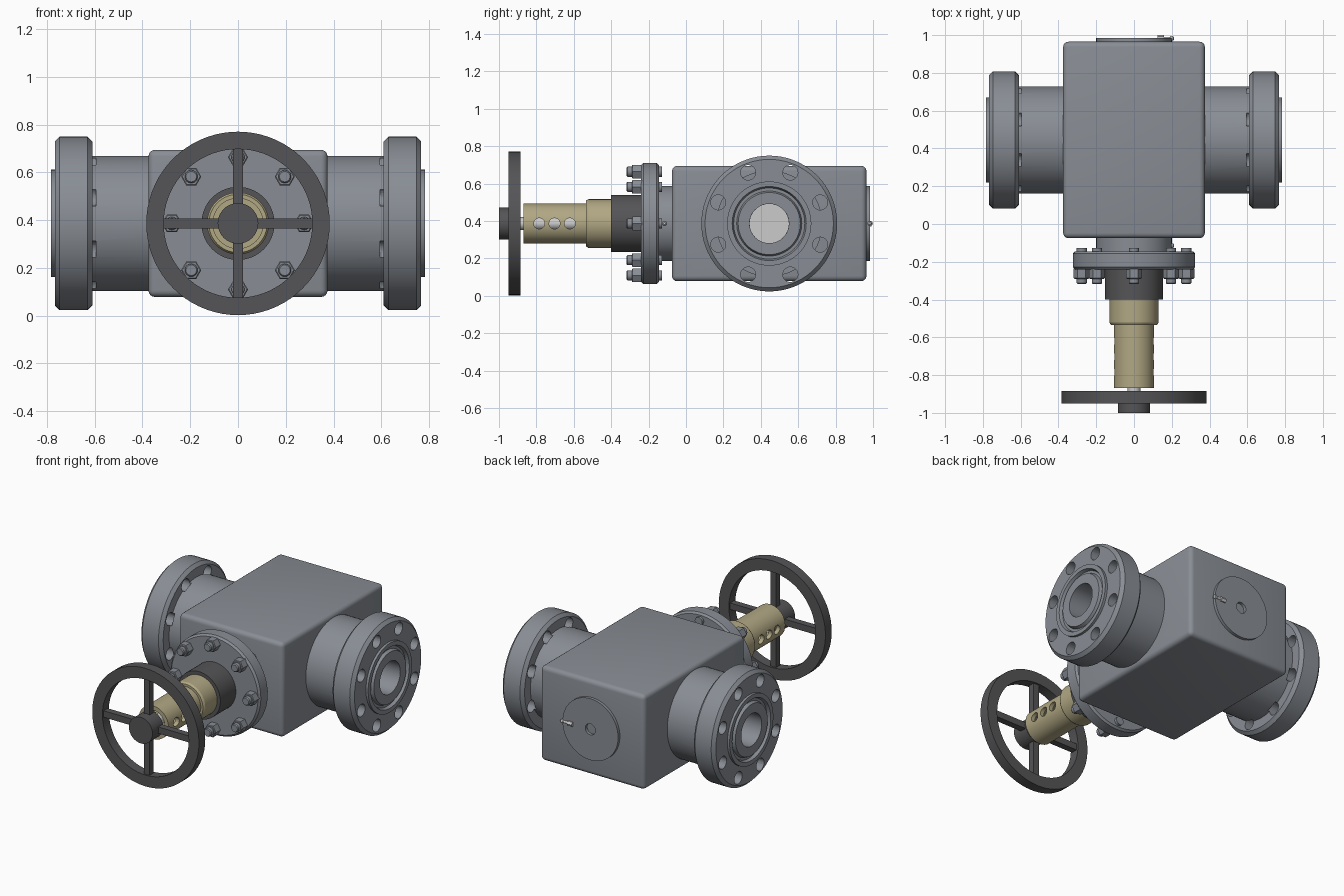
import bpy, bmesh, math
from mathutils import Matrix, Vector

if "Cube" in bpy.data.objects:
    bpy.data.objects.remove(bpy.data.objects["Cube"])

CZ, CY = 0.386, 0.445          # stem height, flow-line depth
TAU = 2 * math.pi

def material(name, rgb):
    m = bpy.data.materials.new(name)
    m.diffuse_color = (*rgb, 1)
    m.use_nodes = True
    m.node_tree.nodes["Principled BSDF"].inputs["Base Color"].default_value = m.diffuse_color
    return m

STEEL = material("steel", (0.25, 0.27, 0.30))
DARK = material("dark_iron", (0.09, 0.09, 0.095))
BRASS = material("brass", (0.44, 0.39, 0.23))
BRIGHT = material("bright_steel", (0.6, 0.6, 0.62))

def finish(name, bm, mat, smooth=True):
    bmesh.ops.recalc_face_normals(bm, faces=bm.faces)
    me = bpy.data.meshes.new(name)
    bm.to_mesh(me)
    bm.free()
    ob = bpy.data.objects.new(name, me)
    bpy.context.collection.objects.link(ob)
    me.materials.append(mat)
    if smooth:
        shade(ob)
    return ob

def shade(ob):
    bpy.ops.object.select_all(action='DESELECT')
    ob.select_set(True)
    bpy.context.view_layer.objects.active = ob
    bpy.ops.object.shade_smooth_by_angle(angle=math.radians(30))

def add_lathe(bm, profile, axis, origin, n=64, closed=False):
    """Revolve (position along axis, radius) points about the x or y axis."""
    rings = []
    for t, r in profile:
        ring = []
        for i in range(n):
            a = TAU * i / n
            u, v = r * math.cos(a), r * math.sin(a)
            p = Vector((t, u, v)) if axis == 'x' else Vector((u, t, v))
            ring.append(bm.verts.new(p + Vector(origin)))
        rings.append(ring)
    pairs = list(zip(rings, rings[1:])) + ([(rings[-1], rings[0])] if closed else [])
    for a, b in pairs:
        for i in range(n):
            j = (i + 1) % n
            bm.faces.new((a[i], a[j], b[j], b[i]))
    if not closed:
        bm.faces.new(rings[0])
        bm.faces.new(rings[-1])

def lathe(name, profile, axis, origin, mat=STEEL, n=64, closed=False):
    bm = bmesh.new()
    add_lathe(bm, profile, axis, origin, n, closed)
    return finish(name, bm, mat)

def add_box(bm, size, center, rot=Matrix()):
    bmesh.ops.create_cube(bm, size=1, matrix=Matrix.Translation(center) @ rot @ Matrix.Diagonal((*size, 1)))

def cut(ob, cylinders, axis):
    """Boolean away (start, end, radius, origin) cylinders."""
    bm = bmesh.new()
    for t0, t1, r, o in cylinders:
        add_lathe(bm, [(t0, r), (t1, r)], axis, o, 32)
    cutter = finish("cutter", bm, STEEL, False)
    cutter.hide_render = True
    mod = ob.modifiers.new("holes", 'BOOLEAN')
    mod.operation, mod.solver, mod.object = 'DIFFERENCE', 'EXACT', cutter
    bpy.context.view_layer.objects.active = ob
    bpy.ops.object.modifier_apply(modifier=mod.name)
    bpy.data.objects.remove(cutter)
    shade(ob)

# valve body block with rounded edges and a through bore
bm = bmesh.new()
add_box(bm, (0.75, 1.04, 0.616), (0, CY, CZ))
bmesh.ops.bevel(bm, geom=bm.edges[:], offset=0.028, segments=4, profile=0.5, affect='EDGES')
body = finish("valve_body", bm, STEEL)
cut(body, [(-0.5, 0.5, 0.105, (0, CY, CZ))], 'x')

# gate closing the bore
bm = bmesh.new()
add_box(bm, (0.16, 0.26, 0.26), (0, CY, CZ))
finish("gate", bm, BRIGHT, False)

# end pipes with bolted flanges, ring groove and bore
for s, side in ((1, "right"), (-1, "left")):
    prof = [(0.36, 0.105), (0.36, 0.283), (0.61, 0.283), (0.61, 0.343), (0.63, 0.363),
            (0.747, 0.363), (0.767, 0.343), (0.767, 0.225), (0.783, 0.225), (0.783, 0.198),
            (0.763, 0.190), (0.763, 0.174), (0.783, 0.166), (0.783, 0.105)]
    flange = lathe(side + "_end_flange", [(s * t, r) for t, r in prof], 'x', (0, CY, CZ), n=72, closed=True)
    holes = []
    for k in range(8):
        a = TAU * (k + 0.5) / 8
        holes.append((s * 0.595, s * 0.8, 0.04, (0, CY + 0.295 * math.cos(a), CZ + 0.295 * math.sin(a))))
    cut(flange, holes, 'x')

# bonnet neck, flange and dark gland housing
AX = (0, 0, CZ)
lathe("bonnet_neck", [(-0.06, 0.2), (-0.15, 0.2)], 'y', AX)
lathe("bonnet_flange", [(-0.145, 0.312), (-0.157, 0.324), (-0.228, 0.324), (-0.24, 0.312)], 'y', AX, n=72)
lathe("gland_housing", [(-0.235, 0.153), (-0.40, 0.153)], 'y', AX, DARK)

# bonnet studs and hex nuts
studs, nuts = bmesh.new(), bmesh.new()
for k in range(8):
    a = TAU * k / 8
    o = (0.277 * math.cos(a), 0, CZ + 0.277 * math.sin(a))
    add_lathe(studs, [(-0.128, 0.027), (-0.312, 0.027), (-0.318, 0.022)], 'y', o, 24)
    add_lathe(nuts, [(-0.235, 0.042), (-0.286, 0.042), (-0.29, 0.037)], 'y', o, 6)
finish("bonnet_studs", studs, STEEL)
finish("bonnet_nuts", nuts, STEEL, False)

# brass stem sleeve with three viewing holes on each side
sleeve = lathe("stem_sleeve", [(-0.39, 0.08), (-0.39, 0.13), (-0.522, 0.13), (-0.535, 0.122), (-0.535, 0.107),
                               (-0.868, 0.107), (-0.868, 0.08)], 'y', AX, BRASS, closed=True)
cut(sleeve, [(-0.2, 0.2, 0.029, (0, y, CZ)) for y in (-0.785, -0.703, -0.621)], 'x')
lathe("stem", [(-0.38, 0.034), (-0.90, 0.034)], 'y', AX, BRIGHT, 32)

# handwheel: rim, four spokes, hub
lathe("handwheel_rim", [(-0.885, 0.311), (-0.885, 0.384), (-0.95, 0.384), (-0.95, 0.311)], 'y', AX, DARK, 72, True)
bm = bmesh.new()
for k in range(4):
    rot = Matrix.Rotation(k * TAU / 4, 4, 'Y')
    add_box(bm, (0.27, 0.042, 0.042), Vector(AX) + rot @ Vector((0.19, -0.918, 0)), rot)
finish("handwheel_spokes", bm, DARK, False)
lathe("handwheel_hub", [(-0.89, 0.085), (-1.0, 0.085)], 'y', AX, DARK, 48)

# rear cover with a central socket
lathe("rear_cover", [(0.95, 0.2), (0.984, 0.2), (0.984, 0.036), (0.955, 0.036)], 'y', AX)

# small grease fittings on the rear cover and bonnet neck
def fitting(name, y):
    bm = bmesh.new()
    o = (0, y, CZ)
    add_lathe(bm, [(0.125, 0.017), (0.16, 0.017)], 'x', o, 6)
    add_lathe(bm, [(0.15, 0.008), (0.19, 0.008), (0.194, 0.012), (0.206, 0.012), (0.213, 0.006)], 'x', o, 16)
    finish(name, bm, BRIGHT)

fitting("rear_grease_fitting", 0.983)
fitting("neck_grease_fitting", -0.115)
